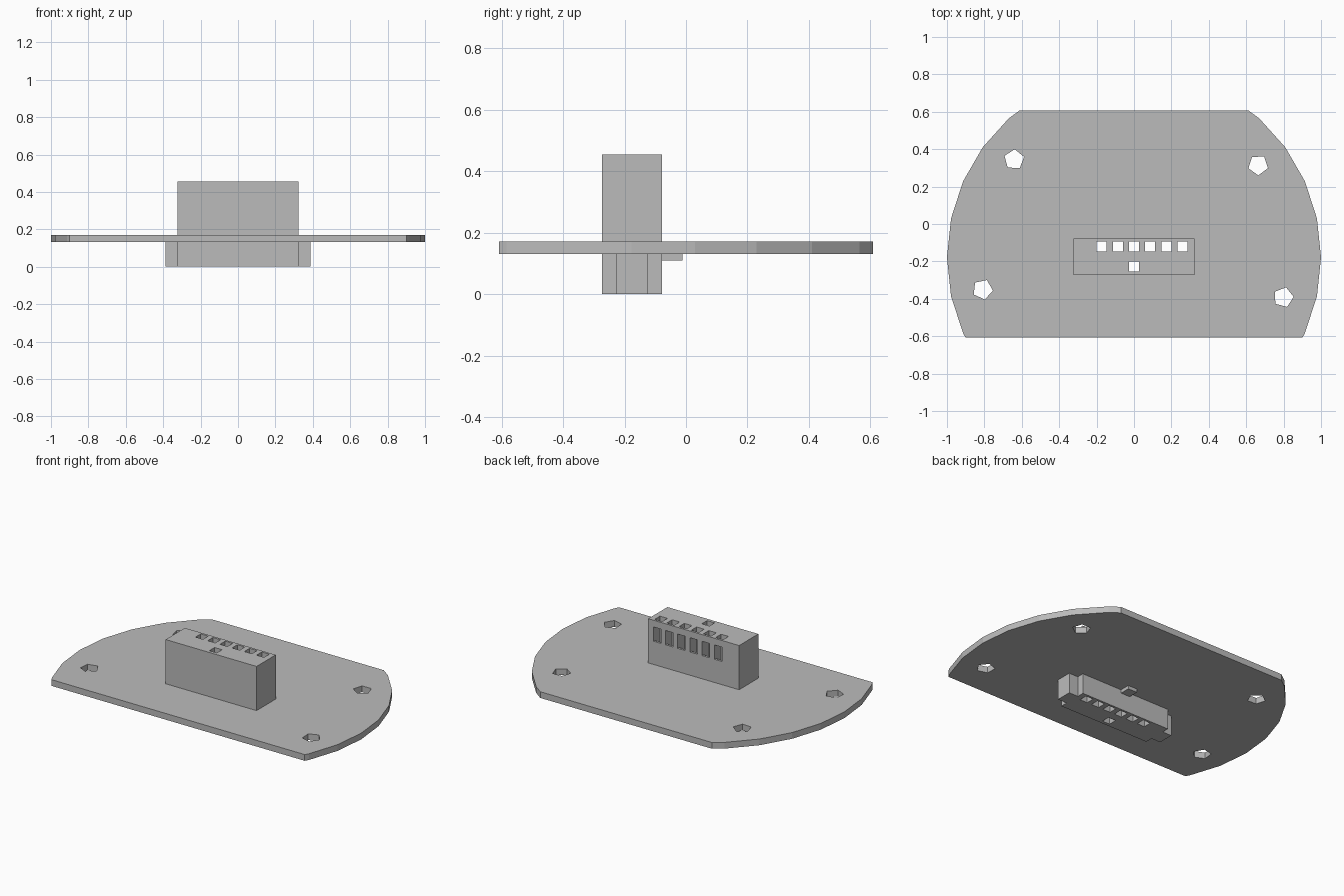
import bpy
import bmesh
import math
from mathutils import Matrix, Vector

if "Cube" in bpy.data.objects:
    bpy.data.objects.remove(bpy.data.objects["Cube"])

GREY = (0.5, 0.5, 0.5, 1.0)
mat = bpy.data.materials.new("plain grey")
mat.use_nodes = True
mat.diffuse_color = GREY
mat.node_tree.nodes["Principled BSDF"].inputs["Base Color"].default_value = GREY

# Main dimensions
HALF_Y = 0.608
ARC_Y = -0.178
PLATE_Z = (0.131, 0.171)
HOUSE_X = 0.323
HOUSE_Y = (-0.273, -0.078)
HOUSE_TOP = 0.455
SLOT = 0.0535


def add_box(bm, x, y, z):
    """Box spanning the given (low, high) ranges."""
    size = [b - a for a, b in (x, y, z)]
    mid = [(a + b) / 2 for a, b in (x, y, z)]
    m = Matrix.Translation(mid) @ Matrix.Diagonal((*size, 1))
    bmesh.ops.create_cube(bm, size=1, matrix=m)


def add_prism(bm, sides, radius, centre, z, turn):
    """Upright prism with one corner pointing along the angle turn."""
    ring = [bm.verts.new((centre[0] + radius * math.cos(turn + math.tau * i / sides),
                          centre[1] + radius * math.sin(turn + math.tau * i / sides),
                          z[0])) for i in range(sides)]
    base = bm.faces.new(ring)
    top = bmesh.ops.extrude_face_region(bm, geom=[base])["geom"]
    moved = [v for v in top if isinstance(v, bmesh.types.BMVert)]
    bmesh.ops.translate(bm, verts=moved, vec=(0, 0, z[1] - z[0]))


def make_object(name, bm):
    bmesh.ops.recalc_face_normals(bm, faces=bm.faces)
    mesh = bpy.data.meshes.new(name)
    bm.to_mesh(mesh)
    bm.free()
    mesh.materials.append(mat)
    obj = bpy.data.objects.new(name, mesh)
    bpy.context.scene.collection.objects.link(obj)
    return obj


def cut(obj, bm):
    """Subtract the cutter geometry from obj and discard the cutter."""
    cutter = make_object("cutter", bm)
    cutter.hide_render = True
    mod = obj.modifiers.new("cut", "BOOLEAN")
    mod.operation = "DIFFERENCE"
    mod.solver = "EXACT"
    mod.use_self = True
    mod.object = cutter
    bpy.context.view_layer.objects.active = obj
    bpy.ops.object.modifier_apply(modifier=mod.name)
    bpy.data.objects.remove(cutter)


# Base plate: faceted disc trimmed flat at front and back
bm = bmesh.new()
add_prism(bm, 30, 1.0, (0, ARC_Y), PLATE_Z, 0)
for side in (-1, 1):
    geom = bm.verts[:] + bm.edges[:] + bm.faces[:]
    bmesh.ops.bisect_plane(bm, geom=geom, plane_co=(0, side * HALF_Y, 0),
                           plane_no=(0, side, 0), clear_outer=True)
    bmesh.ops.holes_fill(bm, edges=[e for e in bm.edges if e.is_boundary])
plate = make_object("base_plate", bm)

# Five-sided mounting holes and the opening for the housing
bm = bmesh.new()
for degrees in (-15, 36.6, 140.8, 192):
    a = math.radians(degrees)
    centre = (0.827 * math.cos(a), ARC_Y + 0.827 * math.sin(a))
    add_prism(bm, 5, 0.055, centre, (0, 0.3), a + math.radians(18))
add_box(bm, (-HOUSE_X, HOUSE_X), HOUSE_Y, (0, 0.3))
cut(plate, bm)

# Connector housing through the plate
bm = bmesh.new()
add_box(bm, (-HOUSE_X, HOUSE_X), HOUSE_Y, (0, HOUSE_TOP))
housing = make_object("connector_housing", bm)

# Pin slots running the full height: a row of six and a single one
h = SLOT / 2
slots = [(0.0868 * i, -0.119) for i in range(-2, 4)]
bm = bmesh.new()
for x, y in slots + [(0, -0.226)]:
    add_box(bm, (x - h, x + h), (y - h, y + h), (-0.1, 0.6))
cut(housing, bm)

# Latch windows in the back face, opening into the row of slots
bm = bmesh.new()
for x, y in slots:
    add_box(bm, (x - h, x + h), (y, 0), (0.32, 0.412))
cut(housing, bm)

# Side ribs and small key tab below the plate
for name, side in (("left_rib", 1), ("right_rib", -1)):
    bm = bmesh.new()
    xs = sorted((side * HOUSE_X, side * 0.388))
    add_box(bm, xs, (-0.226, -0.124), (0, PLATE_Z[0]))
    make_object(name, bm)

bm = bmesh.new()
add_box(bm, (-0.033, 0.033), (HOUSE_Y[1], -0.012), (0.109, PLATE_Z[0]))
make_object("key_tab", bm)
